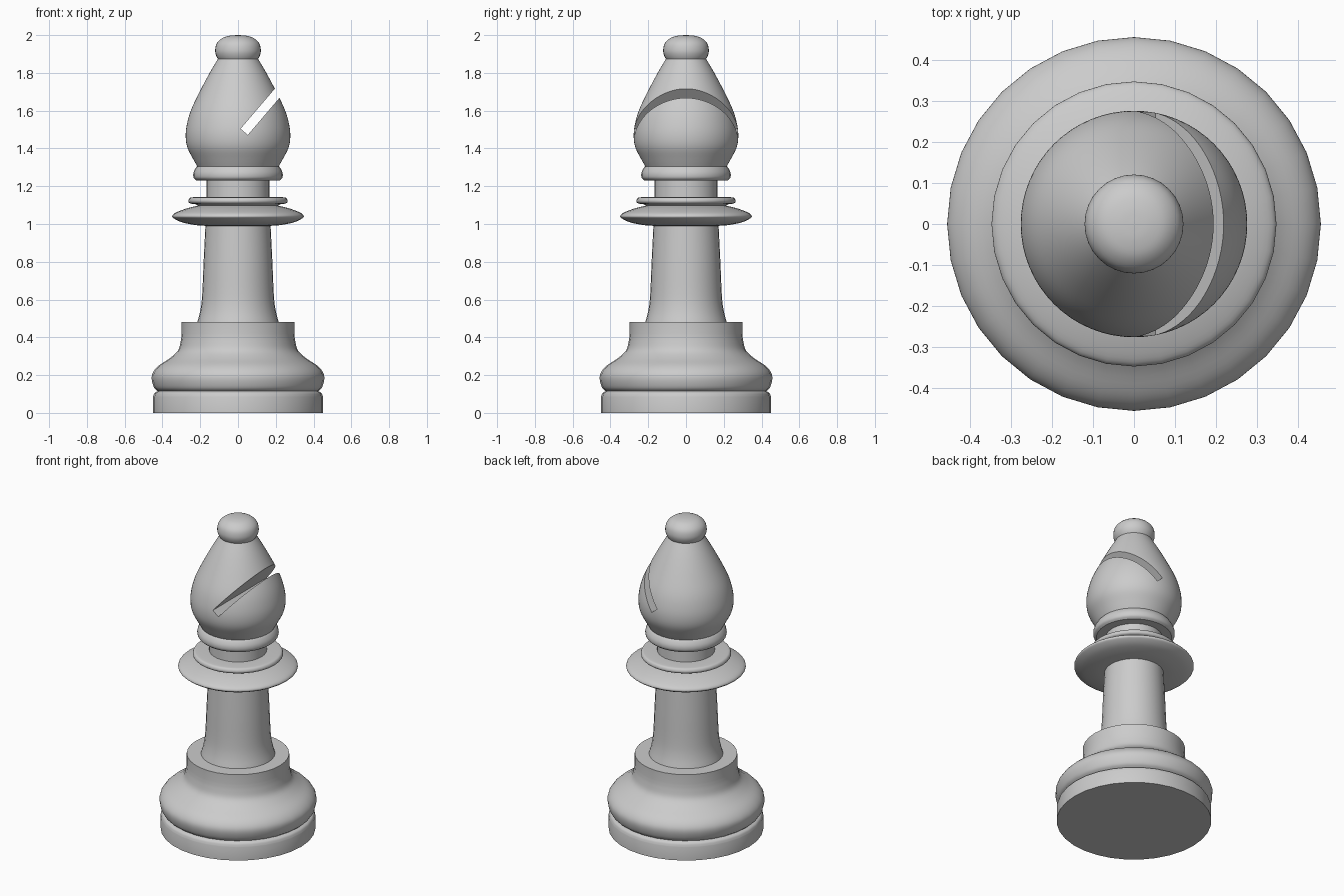
import bpy, bmesh, math
from mathutils import Vector

default = bpy.data.objects.get("Cube")
if default:
    bpy.data.objects.remove(default, do_unlink=True)

grey = bpy.data.materials.new("light_grey")
grey.use_nodes = True
GREY = (0.6, 0.6, 0.6, 1)
grey.diffuse_color = GREY
grey.node_tree.nodes["Principled BSDF"].inputs["Base Color"].default_value = GREY


def smooth_path(pts, steps=4):
    """Catmull-Rom curve through a section of the profile."""
    p = [Vector(q) for q in pts]
    if len(p) < 3:
        return p
    p = [2 * p[0] - p[1]] + p + [2 * p[-1] - p[-2]]
    out = []
    for a, b, c, d in zip(p, p[1:], p[2:], p[3:]):
        for i in range(steps):
            t = i / steps
            out.append(0.5 * (2 * b + (c - a) * t + (2 * a - 5 * b + 4 * c - d) * t**2
                              + (3 * b - a - 3 * c + d) * t**3))
    return out + [p[-2]]


def lathe(name, sections, segments=32):
    """Spin (radius, height) sections around z; sections meet at sharp corners."""
    profile = []
    for section in sections:
        for q in smooth_path(section):
            if not profile or (q - profile[-1]).length > 1e-5:
                profile.append(q)
    bm = bmesh.new()
    rings = []
    for r, z in profile:
        if r < 1e-4:
            rings.append([bm.verts.new((0, 0, z))] * segments)
        else:
            rings.append([bm.verts.new((r * math.cos(a), r * math.sin(a), z))
                          for a in (math.tau * i / segments for i in range(segments))])
    for low, high in zip(rings, rings[1:]):
        for i in range(segments):
            j = (i + 1) % segments
            bm.faces.new(dict.fromkeys((low[i], low[j], high[j], high[i])))
    # Close open ends
    for ring in (rings[0], rings[-1]):
        if ring[0] is not ring[1]:
            bm.faces.new(ring)
    bmesh.ops.recalc_face_normals(bm, faces=bm.faces)
    mesh = bpy.data.meshes.new(name)
    bm.to_mesh(mesh)
    bm.free()
    mesh.materials.append(grey)
    ob = bpy.data.objects.new(name, mesh)
    bpy.context.collection.objects.link(ob)
    return ob


def shade(ob):
    bpy.ops.object.select_all(action="DESELECT")
    ob.select_set(True)
    bpy.context.view_layer.objects.active = ob
    bpy.ops.object.shade_smooth_by_angle(angle=math.radians(35))


# Foot, groove, rounded bulge and upright rim
base = lathe("base", [
    [(0.45, 0), (0.45, 0.085)],
    [(0.45, 0.085), (0.442, 0.105), (0.425, 0.115)],
    [(0.425, 0.115), (0.445, 0.135), (0.457, 0.18), (0.45, 0.215), (0.42, 0.25),
     (0.36, 0.29), (0.318, 0.33), (0.303, 0.38), (0.298, 0.42)],
    [(0.298, 0.42), (0.298, 0.48)],
])

# Tapering stem with a flared foot
stem = lathe("stem", [
    [(0.217, 0.475), (0.2, 0.54), (0.19, 0.62), (0.182, 0.8), (0.172, 1.0)],
])

# Wide collar disc
collar = lathe("collar", [
    [(0.165, 0.99), (0.23, 0.995), (0.3, 1.01), (0.34, 1.03), (0.348, 1.043),
     (0.33, 1.06), (0.27, 1.083), (0.2, 1.1)],
])

# Thin ring over the collar
collar_ring = lathe("collar_ring", [
    [(0.2, 1.09), (0.225, 1.105)],
    [(0.225, 1.105), (0.254, 1.109), (0.263, 1.122), (0.255, 1.138), (0.235, 1.142)],
    [(0.235, 1.142), (0.16, 1.142)],
])

neck = lathe("neck", [[(0.168, 1.09), (0.166, 1.25)]])

# Rounded lip under the head
head_lip = lathe("head_lip", [
    [(0.16, 1.23), (0.22, 1.23)],
    [(0.22, 1.23), (0.235, 1.245), (0.236, 1.27), (0.225, 1.295), (0.212, 1.31)],
])

# Egg-shaped head
head = lathe("head", [
    [(0.21, 1.295), (0.238, 1.345), (0.268, 1.405), (0.277, 1.465), (0.27, 1.53),
     (0.248, 1.605), (0.203, 1.7), (0.15, 1.8), (0.1, 1.885)],
], 64)

# Slanted slot cut right through the front and back of the head
bpy.ops.mesh.primitive_cube_add(size=1)
cutter = bpy.context.object
cutter.name = "slot_cutter"
slant = math.radians(49.5)
reach = 0.5
start = Vector((0.033, 0, 1.488))
cutter.dimensions = (reach, 1, 0.05)
cutter.rotation_euler = (0, -slant, 0)
cutter.location = start + Vector((math.cos(slant), 0, math.sin(slant))) * reach / 2
cutter.data.materials.append(grey)
cut = head.modifiers.new("slot", "BOOLEAN")
cut.object = cutter
cut.solver = "EXACT"
bpy.context.view_layer.update()
bpy.context.view_layer.objects.active = head
bpy.ops.object.modifier_apply(modifier=cut.name)
bpy.data.objects.remove(cutter, do_unlink=True)

# Flattened ball on top
finial = lathe("finial", [
    [(0.098, 1.86), (0.115, 1.89), (0.121, 1.92), (0.112, 1.957),
     (0.082, 1.985), (0.042, 1.997), (0, 2.0)],
])

for part in (base, stem, collar, collar_ring, neck, head_lip, head, finial):
    shade(part)
